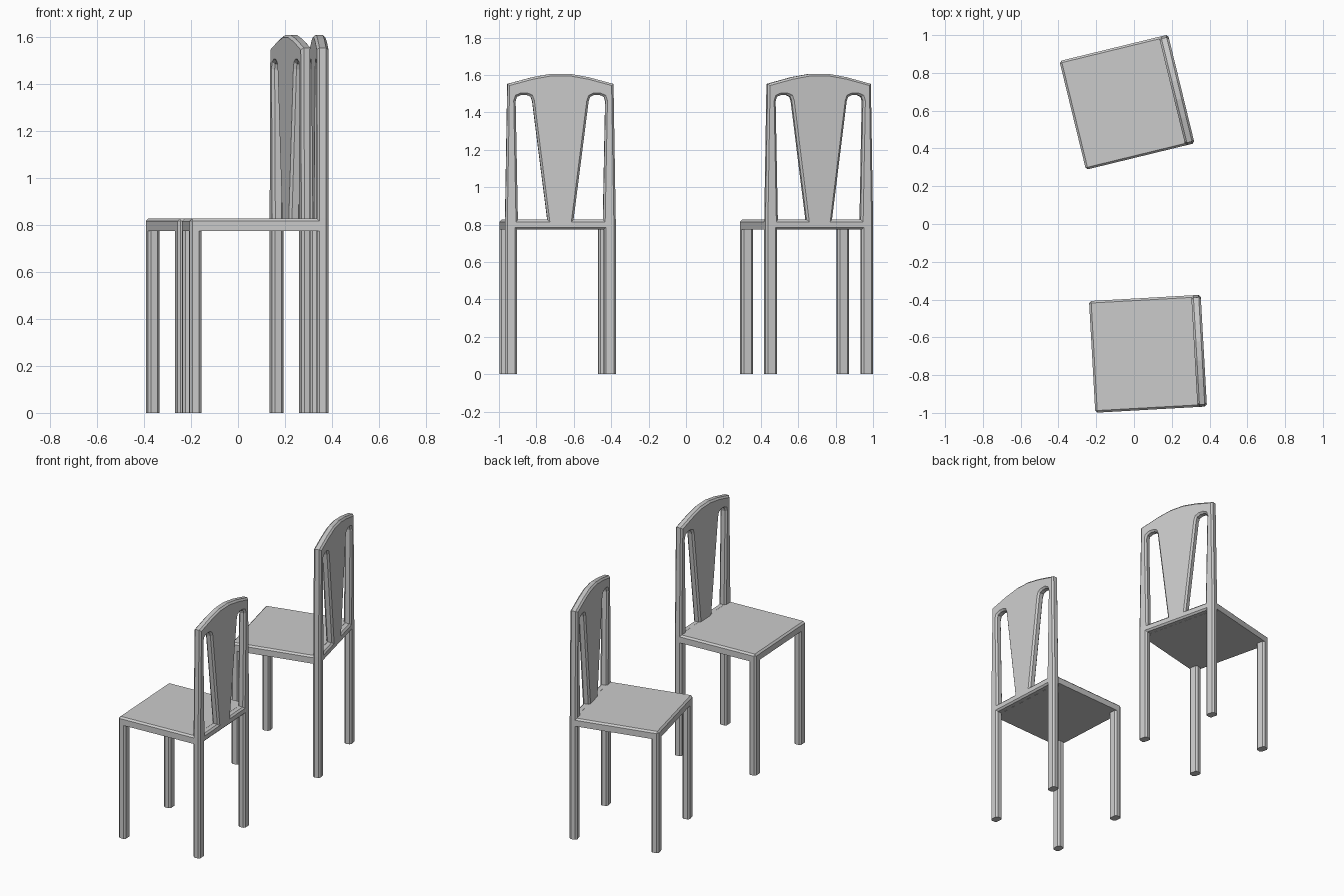
import bpy, bmesh, math
from mathutils import Matrix, Vector

if "Cube" in bpy.data.objects:
    bpy.data.objects.remove(bpy.data.objects["Cube"])

H = 0.296            # half footprint of a chair
CH = 0.011           # chamfer width
SEAT_LO, SEAT_HI = 0.774, 0.826
T = 0.05             # thickness of the back frame


def box_mesh(name, lo, hi, pick):
    """Box between two corners, with a flat chamfer on the edges chosen by pick(a, b)."""
    lo, hi = Vector(lo), Vector(hi)
    bm = bmesh.new()
    bmesh.ops.create_cube(bm, size=1)
    for v in bm.verts:
        v.co = (lo + hi) / 2 + v.co * (hi - lo)
    edges = [e for e in bm.edges if pick(e.verts[0].co, e.verts[1].co)]
    bmesh.ops.bevel(bm, geom=edges, offset=CH, segments=1, affect='EDGES')
    me = bpy.data.meshes.new(name)
    bm.to_mesh(me)
    bm.free()
    return me


def vertical(a, b):
    return abs(a.z - b.z) > 0.01


def mirrored(half):
    return half + [(-u, v) for u, v in reversed(half)]


def back_mesh():
    """Back legs, rail and pierced backrest cut from one chamfered board."""
    outline = mirrored([(0.233, SEAT_LO), (0.233, -0.05), (H, -0.05), (H, SEAT_HI),
                        (0.284, 1.552), (0.15, 1.588), (0.05, 1.606)])
    hole = [(0.07, SEAT_HI), (0.228, SEAT_HI), (0.24, 1.46), (0.233, 1.483),
            (0.21, 1.493), (0.18, 1.493), (0.159, 1.483), (0.151, 1.46)]
    cu = bpy.data.curves.new("back_profile", 'CURVE')
    cu.dimensions = '2D'
    cu.fill_mode = 'BOTH'
    cu.extrude = T / 2 - CH
    cu.bevel_depth = CH
    cu.bevel_resolution = 0
    cu.offset = -CH
    for pts in (outline, hole, [(-u, v) for u, v in hole]):
        sp = cu.splines.new('POLY')
        sp.points.add(len(pts) - 1)
        for p, (u, v) in zip(sp.points, pts):
            p.co = (u, v, 0, 1)
        sp.use_cyclic_u = True
        sp.use_smooth = False
    tmp = bpy.data.objects.new("back_profile", cu)
    bpy.context.collection.objects.link(tmp)
    dg = bpy.context.evaluated_depsgraph_get()
    me = bpy.data.meshes.new_from_object(tmp.evaluated_get(dg))
    bpy.data.objects.remove(tmp)
    # stand the board up and cut the feet flat
    bm = bmesh.new()
    bm.from_mesh(me)
    for v in bm.verts:
        u, w, d = v.co
        v.co = (d + H - T / 2, u, w)
    bmesh.ops.remove_doubles(bm, verts=bm.verts, dist=1e-5)
    cut = bmesh.ops.bisect_plane(bm, geom=bm.verts[:] + bm.edges[:] + bm.faces[:],
                                 plane_co=(0, 0, 0), plane_no=(0, 0, 1), clear_inner=True)
    rim = [g for g in cut['geom_cut'] if isinstance(g, bmesh.types.BMEdge)]
    bmesh.ops.holes_fill(bm, edges=rim, sides=0)
    bmesh.ops.recalc_face_normals(bm, faces=bm.faces)
    for f in bm.faces:
        f.smooth = False
    bm.to_mesh(me)
    bm.free()
    return me


# Shared part meshes
seat = box_mesh("seat", (-H, -H, SEAT_LO), (H - T + 0.01, H, SEAT_HI),
                lambda a, b: (min(a.z, b.z) > 0.8 and min(a.x, b.x) < 0)
                or (vertical(a, b) and a.x < 0))
legs = [box_mesh("front_leg", (-H, min(s * H, s * 0.233), 0),
                 (-H + T, max(s * H, s * 0.233), SEAT_LO + 0.01), vertical) for s in (-1, 1)]
parts = [("seat", seat), ("back_frame", back_mesh()),
         ("front_leg_right", legs[0]), ("front_leg_left", legs[1])]

# Two chairs, each slightly turned
for label, x, y, deg in (("near", 0.074, -0.687, 3.2), ("far", -0.037, 0.645, 13.7)):
    place = Matrix.Translation((x, y, 0)) @ Matrix.Rotation(math.radians(deg), 4, 'Z')
    for part, me in parts:
        ob = bpy.data.objects.new(f"{label}_chair_{part}", me)
        bpy.context.collection.objects.link(ob)
        ob.matrix_world = place
